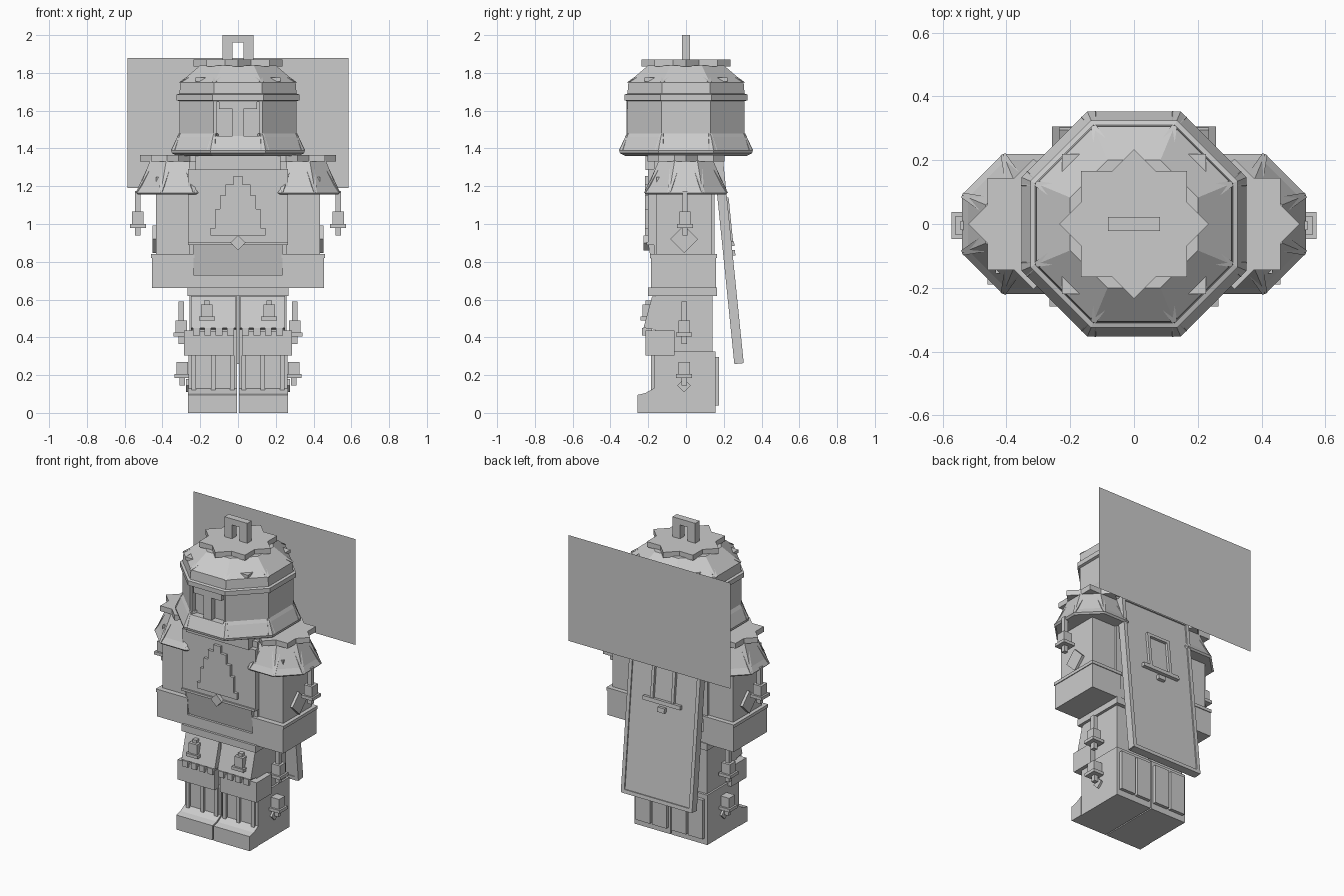
import bpy, bmesh, math
from mathutils import Matrix, Vector

old = bpy.data.objects.get("Cube")
if old:
    bpy.data.objects.remove(old)

grey = bpy.data.materials.new("plain grey")
grey.use_nodes = True
COLOUR = (0.6, 0.6, 0.6, 1)
grey.diffuse_color = COLOUR
grey.node_tree.nodes["Principled BSDF"].inputs["Base Color"].default_value = COLOUR


def finish(bm, name):
    bmesh.ops.recalc_face_normals(bm, faces=bm.faces)
    mesh = bpy.data.meshes.new(name)
    bm.to_mesh(mesh)
    bm.free()
    mesh.materials.append(grey)
    ob = bpy.data.objects.new(name, mesh)
    bpy.context.scene.collection.objects.link(ob)
    return ob


def box(name, x0, x1, y0, y1, z0, z1):
    bm = bmesh.new()
    size = Matrix.Diagonal((x1 - x0, y1 - y0, z1 - z0, 1))
    mid = Matrix.Translation(((x0 + x1) / 2, (y0 + y1) / 2, (z0 + z1) / 2))
    bmesh.ops.create_cube(bm, size=1, matrix=mid @ size)
    return finish(bm, name)


def prism(name, outline, axis, a, b):
    """Extrude a 2D outline from a to b along an axis."""
    place = {"x": lambda p, t: (t, p[0], p[1]), "y": lambda p, t: (p[0], t, p[1]),
             "z": lambda p, t: (p[0], p[1], t)}[axis]
    bm = bmesh.new()
    low = [bm.verts.new(place(p, a)) for p in outline]
    high = [bm.verts.new(place(p, b)) for p in outline]
    bm.faces.new(low)
    bm.faces.new(high)
    for i in range(len(low)):
        j = (i + 1) % len(low)
        bm.faces.new((low[i], low[j], high[j], high[i]))
    return finish(bm, name)


def diamond(name, axis, u, v, r, a, b):
    return prism(name, [(u - r, v), (u, v - r), (u + r, v), (u, v + r)], axis, a, b)


def octagon_shell(name, cx, profile):
    """Stack octagon rings given as (apothem, height)."""
    bm = bmesh.new()
    rings = []
    for r, z in profile:
        k = r / math.cos(math.pi / 8)
        rings.append([bm.verts.new((cx + k * math.cos((i + .5) * math.pi / 4),
                                    k * math.sin((i + .5) * math.pi / 4), z)) for i in range(8)])
    for lo, hi in zip(rings, rings[1:]):
        for i in range(8):
            j = (i + 1) % 8
            bm.faces.new((lo[i], lo[j], hi[j], hi[i]))
    bm.faces.new(rings[0])
    bm.faces.new(rings[-1])
    return finish(bm, name)


def ribs(name, cx, low, high, w_low, w_high, out):
    """Tapered wedges on the eight corners between two (apothem, height) points."""
    bm = bmesh.new()
    for i in range(8):
        turn = Matrix.Translation((cx, 0, 0)) @ Matrix.Rotation((i + .5) * math.pi / 4, 4, "Z")
        ends = []
        for (r, z), w in ((low, w_low), (high, w_high)):
            k = r / math.cos(math.pi / 8)
            pts = ((k - .04, -w), (k + out - w * .3, -w), (k + out - w * .3, w), (k - .04, w))
            ends.append([bm.verts.new(turn @ Vector((p, q, z))) for p, q in pts])
        bm.faces.new(ends[0])
        bm.faces.new(ends[1])
        for a in range(4):
            b = (a + 1) % 4
            bm.faces.new((ends[0][a], ends[0][b], ends[1][b], ends[1][a]))
    return finish(bm, name)


def star(name, cx, r, z0, z1):
    pts = []
    for i in range(16):
        k = r * (1 if i % 2 == 0 else .765)
        pts.append((cx + k * math.cos(i * math.pi / 8), k * math.sin(i * math.pi / 8)))
    return prism(name, pts, "z", z0, z1)


def bell(name, x, y, z, cord):
    """Small square bell whose rim sits at z."""
    box(name + "_body", x - .03, x + .03, y - .03, y + .03, z + .015, z + .085)
    box(name + "_rim", x - .042, x + .042, y - .042, y + .042, z, z + .02)
    box(name + "_clapper", x - .014, x + .014, y - .014, y + .014, z - .04, z)
    box(name + "_cord", x - .014, x + .014, y - .014, y + .014, z + .085, z + .085 + cord)


# Helmet
helmet = octagon_shell("helmet", 0, [(.32, 1.36), (.35, 1.375), (.353, 1.39), (.322, 1.46),
                                     (.31, 1.48), (.31, 1.69), (.305, 1.75), (.2, 1.84)])
octagon_shell("helmet_band", 0, [(.31, 1.65), (.325, 1.655), (.325, 1.685), (.31, 1.69)])
ribs("helmet_flare_ribs", 0, (.345, 1.39), (.305, 1.48), .025, .008, .008)
ribs("helmet_dome_ribs", 0, (.3, 1.75), (.17, 1.84), .008, .045, .012)
star("helmet_star", 0, .235, 1.835, 1.87)
cutter = box("face_cutter", -.115, .115, -.4, -.275, 1.465, 1.645)
cutter.hide_render = True
cutter.hide_viewport = True
cut = helmet.modifiers.new("face opening", "BOOLEAN")
cut.object = cutter
cut.operation = "DIFFERENCE"
box("face_bar", -.1, .1, -.315, -.26, 1.61, 1.65)
box("face_nose", -.028, .028, -.315, -.26, 1.465, 1.62)
for s in (-1, 1):
    box("handle_post", s * .055 - .027, s * .055 + .027, -.022, .022, 1.86, 1.97)
    for t in (-1, 1):
        prism("dome_fin", [(s * .225, t * .22), (s * .15, t * .22), (s * .225, t * .15)],
              "z", 1.755, 1.775)
box("handle_top", -.082, .082, -.022, .022, 1.96, 2.0)

# Flat panel behind the head
bm = bmesh.new()
bm.faces.new([bm.verts.new(p) for p in ((-.585, .375, 1.19), (.585, .375, 1.19),
                                        (.585, .375, 1.88), (-.585, .375, 1.88))])
finish(bm, "back_panel")

# Torso
box("torso", -.26, .26, -.17, .15, .84, 1.33)
box("chest_plate", -.265, .265, -.2, -.16, .89, 1.29)
box("collar", -.225, .225, -.215, .15, 1.285, 1.37)
prism("waist", [(-.2, .89), (-.17, .73), (-.17, .64), (.15, .64), (.15, .89)], "x", -.235, .235)
box("waist_band", -.24, .24, -.185, .155, .66, .73)
box("belt", -.268, .268, -.2, .165, .62, .665)
box("chest_edge", -.265, .265, -.21, -.19, .89, .905)
diamond("chest_diamond", "y", 0, .9, .04, -.225, -.19)

# Stepped bell emblem on the chest
half = [(.145, .94), (.145, .98), (.12, .98), (.12, 1.08), (.095, 1.08), (.095, 1.15),
        (.065, 1.15), (.065, 1.21), (.025, 1.21), (.025, 1.255)]
prism("chest_emblem", half + [(-x, z) for x, z in reversed(half)], "y", -.218, -.19)

# Shoulders and arms
for s, side in ((1, "left"), (-1, "right")):
    cx = s * .32
    octagon_shell(side + "_shoulder", cx, [(.21, 1.155), (.22, 1.165), (.2, 1.2), (.145, 1.335)])
    ribs(side + "_shoulder_ribs", cx, (.212, 1.165), (.13, 1.335), .008, .03, .01)
    star(side + "_shoulder_star", cx - s * .005, .205, 1.33, 1.365)
    xs = sorted((s * .25, s * .435))
    box(side + "_arm", *xs, -.155, .135, .7, 1.25)
    xs = sorted((s * .235, s * .455))
    box(side + "_cuff", *xs, -.185, .16, .66, .82)
    xs = sorted((s * .23, s * .46))
    box(side + "_cuff_lip", *xs, -.19, .165, .82, .84)
    diamond(side + "_arm_diamond", "x", -.01, .92, .073, *sorted((s * .42, s * .452)))
    bell(side + "_arm_bell", s * .53, -.005, .98, .11)
    bell(side + "_hip_bell", s * .3, -.01, .405, .1)
    bell(side + "_boot_bell", s * .295, -.01, .185, .0)
    bell(side + "_skirt_bell", s * .165, -.2, .49, .02)
    diamond(side + "_boot_diamond", "x", -.01, .145, .035, *sorted((s * .25, s * .275)))

    # Legs and boots
    box(side + "_leg", *sorted((s * .005, s * .25)), -.165, .14, .3, .63)
    box(side + "_boot", *sorted((s * .004, s * .262)), -.17, .155, 0, .325)
    prism(side + "_toe", [(-.258, 0), (-.258, .095), (-.215, .105), (-.17, .13), (-.17, 0)],
          "x", *sorted((s * .004, s * .265)))
    prism(side + "_skirt", [(-.18, .615), (-.225, .45), (-.16, .44), (-.16, .615)],
          "x", *sorted((s * .01, s * .25)))
    box(side + "_knee", *sorted((s * .02, s * .24)), -.215, -.1, .305, .43)
    box(side + "_knee_side", *sorted((s * .23, s * .285)), -.215, -.06, .305, .435)
    for i in range(4):
        x = s * (.04 + i * .06)
        box(side + "_skirt_tab", x - .018, x + .018, -.232, -.18, .41, .45)
    for x in (.03, .13, .235):
        box(side + "_boot_rib", s * x - .012, s * x + .012, -.185, -.16, .11, .305)
    for x in (.07, .19):
        box(side + "_boot_back_plate", s * x - .052, s * x + .052, .15, .176, .04, .295)

# Leaning board on the back, built upright and then tilted
parts = [box("board", -.25, .25, -.02, .018, -.535, .535),
         box("board_emblem_top", -.085, .085, .01, .035, .32, .34),
         box("board_emblem_rim", -.135, .135, .01, .04, .08, .105),
         box("board_emblem_clapper", -.025, .025, .01, .04, .03, .06)]
for s in (-1, 1):
    parts.append(box("board_side_rim", s * .245 - .012, s * .245 + .012, -.024, .026, -.54, .54))
    parts.append(box("board_end_rim", -.25, .25, -.024, .026, s * .53 - .012, s * .53 + .012))
    parts.append(box("board_emblem_side", s * .075 - .01, s * .075 + .01, .01, .035, .1, .33))
for ob in parts:
    ob.matrix_world = Matrix.Translation((0, .225, .8)) @ Matrix.Rotation(math.radians(5.8), 4, "X")
